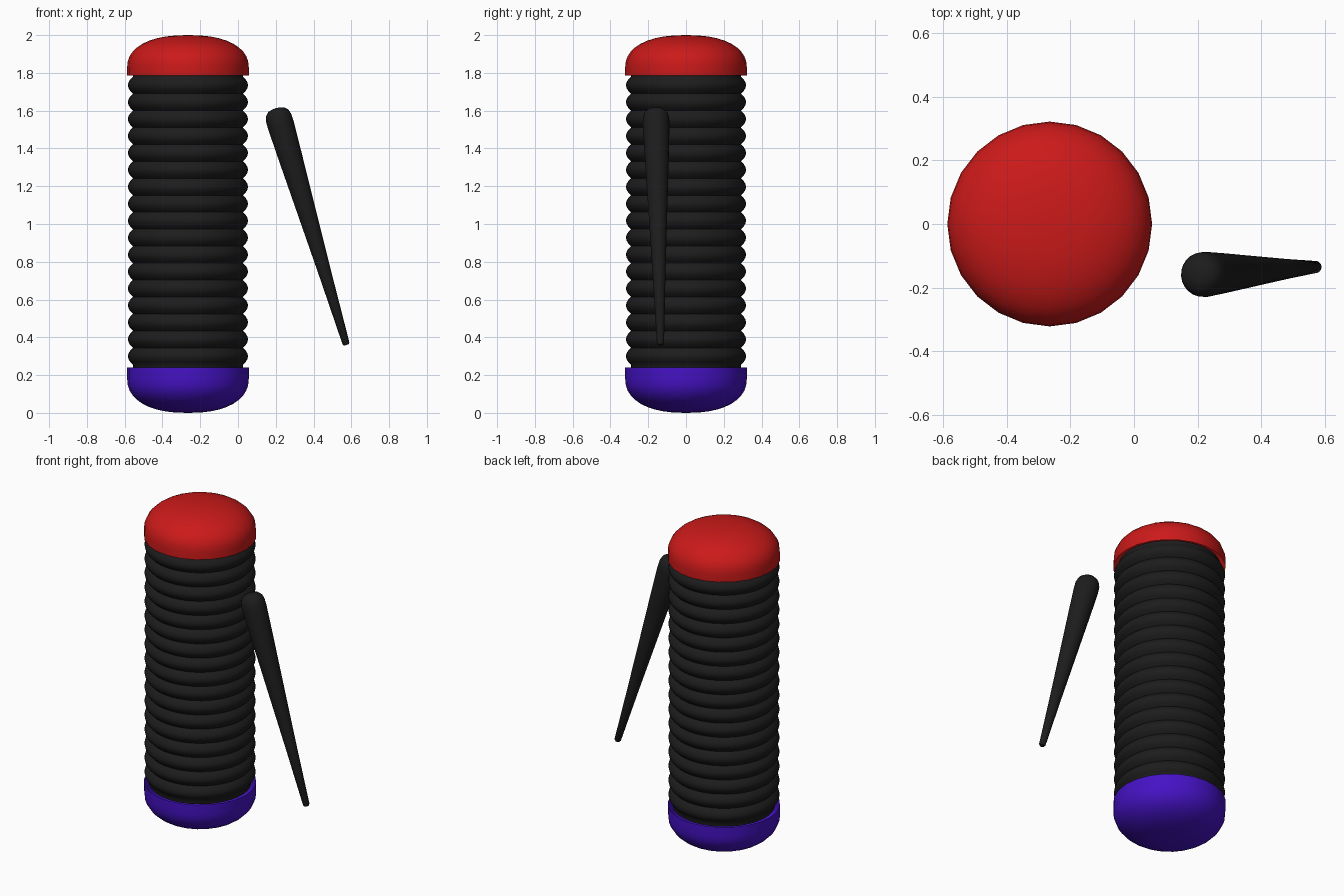
import bpy, bmesh, math
from mathutils import Vector

if "Cube" in bpy.data.objects:
    bpy.data.objects.remove(bpy.data.objects["Cube"])

CX = -0.265  # axis of the main cylinder


def material(name, color):
    m = bpy.data.materials.new(name)
    m.diffuse_color = (*color, 1)
    m.use_nodes = True
    m.node_tree.nodes["Principled BSDF"].inputs["Base Color"].default_value = m.diffuse_color
    return m


def lathe(name, profile, sides, mat, sharp=40):
    """Revolve (radius, z) points around z; a zero radius closes the end."""
    bm = bmesh.new()
    rings = []
    for r, z in profile:
        if r < 1e-6:
            rings.append([bm.verts.new((0, 0, z))] * sides)
        else:
            rings.append([bm.verts.new((r * math.cos(2 * math.pi * i / sides),
                                        r * math.sin(2 * math.pi * i / sides), z))
                          for i in range(sides)])
    for a, b in zip(rings, rings[1:]):
        for i in range(sides):
            j = (i + 1) % sides
            bm.faces.new(list(dict.fromkeys((a[i], a[j], b[j], b[i]))))
    bmesh.ops.recalc_face_normals(bm, faces=bm.faces)
    me = bpy.data.meshes.new(name)
    bm.to_mesh(me)
    bm.free()
    ob = bpy.data.objects.new(name, me)
    bpy.context.collection.objects.link(ob)
    me.materials.append(mat)
    bpy.ops.object.select_all(action='DESELECT')
    ob.select_set(True)
    bpy.context.view_layer.objects.active = ob
    bpy.ops.object.shade_smooth_by_angle(angle=math.radians(sharp))
    return ob


black = material("black", (0.012, 0.012, 0.012))
red = material("red", (0.6, 0.01, 0.01))
violet = material("violet", (0.06, 0.006, 0.56))

# Ribbed body: a stack of rounded rings
ribs, z0, z1 = 17, 0.255, 1.78
pitch = (z1 - z0) / ribs
profile = [(0, 0.23), (0.292, 0.23)]
for k in range(ribs):
    for s in range(6):
        t = s / 6
        profile.append((0.291 + 0.027 * math.sin(math.pi * t) ** 0.85, z0 + (k + t) * pitch))
profile += [(0.291, z1), (0.292, 1.80), (0, 1.80)]
body = lathe("ribbed_body", profile, 48, black, 60)
body.location.x = CX


# Domed end caps: short straight rim, then a flattened dome
def cap(name, rim_z, dome_z, tip_z, mat):
    pts = [(0.322, rim_z)]
    for i in range(11):
        a = math.pi / 2 * i / 10
        pts.append((0.322 * max(math.cos(a), 0) ** 0.85,
                    dome_z + (tip_z - dome_z) * math.sin(a) ** 0.9))
    pts[-1] = (0, tip_z)
    ob = lathe(name, pts, 24, mat)
    ob.location.x = CX


cap("top_cap", 1.787, 1.83, 2.0, red)
cap("bottom_cap", 0.24, 0.18, 0.0, violet)

# Tapered stick leaning beside the body
tip, butt = Vector((0.574, -0.135, 0.36)), Vector((0.200, -0.160, 1.613))
axis = butt - tip
L = axis.length
stick = lathe("tapered_stick", [
    (0, 0), (0.013, 0), (0.019, 0.01), (0.033, 0.28 * L), (0.049, 0.55 * L),
    (0.064, 0.8 * L), (0.071, 0.93 * L), (0.070, 0.96 * L), (0.062, 0.98 * L),
    (0.044, 0.994 * L), (0.02, 0.999 * L), (0, L)], 24, black)
stick.location = tip
stick.rotation_euler = axis.to_track_quat('Z', 'Y').to_euler()
